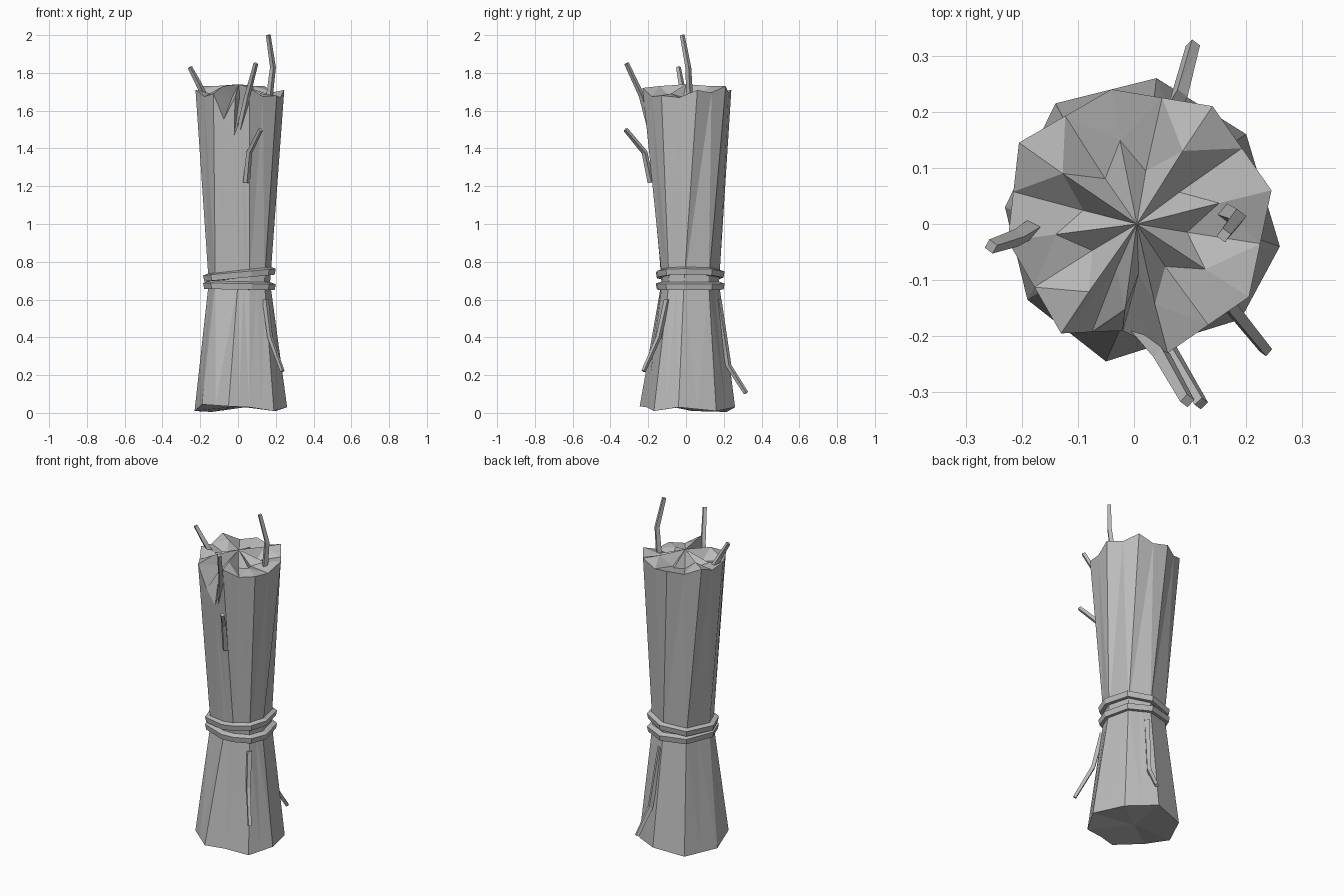
import bpy, bmesh
from mathutils import Vector

cube = bpy.data.objects.get("Cube")
if cube:
    bpy.data.objects.remove(cube, do_unlink=True)

straw = bpy.data.materials.new("straw_grey")
straw.use_nodes = True
colour = (0.5, 0.5, 0.5, 1)
straw.diffuse_color = colour
straw.node_tree.nodes["Principled BSDF"].inputs["Base Color"].default_value = colour


def loft(name, rings, loop=False, start=None, end=None, cap=False):
    """Skin a list of equal rings; ends may be fanned to a point or capped."""
    bm = bmesh.new()
    rows = [[bm.verts.new(p) for p in ring] for ring in rings]
    n = len(rows[0])
    pairs = list(zip(rows, rows[1:])) + ([(rows[-1], rows[0])] if loop else [])
    for a, b in pairs:
        for i in range(n):
            j = (i + 1) % n
            bm.faces.new((a[i], a[j], b[j], b[i]))
    for row, tip in ((rows[0], start), (rows[-1], end)):
        if tip:
            v = bm.verts.new(tip)
            for i in range(n):
                bm.faces.new((row[i], row[(i + 1) % n], v))
        elif cap:
            bm.faces.new(row)
    bmesh.ops.triangulate(bm, faces=bm.faces)
    bmesh.ops.recalc_face_normals(bm, faces=bm.faces)
    mesh = bpy.data.meshes.new(name)
    bm.to_mesh(mesh)
    bm.free()
    mesh.materials.append(straw)
    obj = bpy.data.objects.new(name, mesh)
    bpy.context.collection.objects.link(obj)
    return obj


# Corners of the bundle, counter-clockwise: foot, waist and rim
foot = [(.26, -.04, .03), (.2, .16, .01), (.04, .26, .03), (-.14, .215, .005), (-.23, .03, .01),
        (-.19, -.135, .045), (-.05, -.245, .035), (.06, -.21, .03), (.19, -.17, .01)]
waist = [(.17, -.01), (.14, .12), (.03, .175), (-.1, .14), (-.155, 0),
         (-.12, -.09), (0, -.13), (.06, -.125), (.14, -.09)]
rim = [(.245, .06, 1.71), (.14, .21, 1.73), (-.04, .24, 1.71), (-.205, .145, 1.73), (-.225, -.03, 1.71),
       (-.13, -.195, 1.69), (-.02, -.19, 1.47), (.06, -.23, 1.72), (.205, -.13, 1.68)]
NOTCH = 6


def with_midpoints(points, drop=0.0):
    out = []
    for i, p in enumerate(points):
        a, b = Vector(p), Vector(points[(i + 1) % len(points)])
        out += [a, (a + b) / 2 - Vector((0, 0, drop))]
    return out


# Bundle with a flared foot, narrow waist and ragged top
foot_ring = with_midpoints(foot)
waist_ring = with_midpoints([(x, y, .69) for x, y in waist])
rim_ring = with_midpoints(rim, .025)
inner_ring = []
for i, p in enumerate(rim_ring):
    k, z = (.42, 1.67) if i % 2 else (.62, 1.73 if i % 4 else 1.69)
    if i == 2 * NOTCH:
        k, z = .8, 1.67
    inner_ring.append((p.x * k, p.y * k, z))
loft("bundle", [foot_ring, waist_ring, rim_ring, inner_ring],
     start=(0, 0, .035), end=(.005, 0, 1.74))


# Binding wound twice around the waist
def band(name, z, tilt):
    rings = []
    for x, y in waist:
        d = Vector((x, y, 0))
        out = d.normalized()
        base = d + Vector((0, 0, z + tilt * x))
        rings.append([base + out * r + Vector((0, 0, h))
                      for r, h in ((-.01, -.022), (.024, -.022), (.03, .01), (-.01, .024))])
    loft(name, rings, loop=True)


band("lower_binding", .675, -.02)
band("upper_binding", .735, .11)


# Loose twigs: tapering square stalks with a bend
def twig(name, points, width=.013):
    pts = [Vector(p) for p in points]
    rings = []
    for i, p in enumerate(pts):
        t = (pts[min(i + 1, len(pts) - 1)] - pts[max(i - 1, 0)]).normalized()
        u = t.cross(Vector((.6, .8, 0))).normalized()
        v = t.cross(u)
        w = width * (1 - .3 * i / (len(pts) - 1))
        rings.append([p + u * w * a + v * w * b for a, b in ((1, 1), (-1, 1), (-1, -1), (1, -1))])
    loft(name, rings, cap=True)


twig("tall_top_twig", [(.165, .02, 1.66), (.185, .012, 1.83), (.16, -.02, 2.0)])
twig("right_top_twig", [(-.17, 0, 1.66), (-.21, -.025, 1.745), (-.255, -.04, 1.83)])
twig("front_top_twig", [(.01, -.185, 1.5), (.05, -.235, 1.68), (.095, -.315, 1.85)])
twig("front_middle_twig", [(.045, -.185, 1.22), (.06, -.22, 1.38), (.12, -.32, 1.5)])
twig("front_low_twig", [(.145, -.1, .6), (.17, -.145, .4), (.235, -.225, .22)], .012)
twig("back_low_twig", [(.05, .17, .6), (.08, .225, .25), (.105, .318, .105)])
